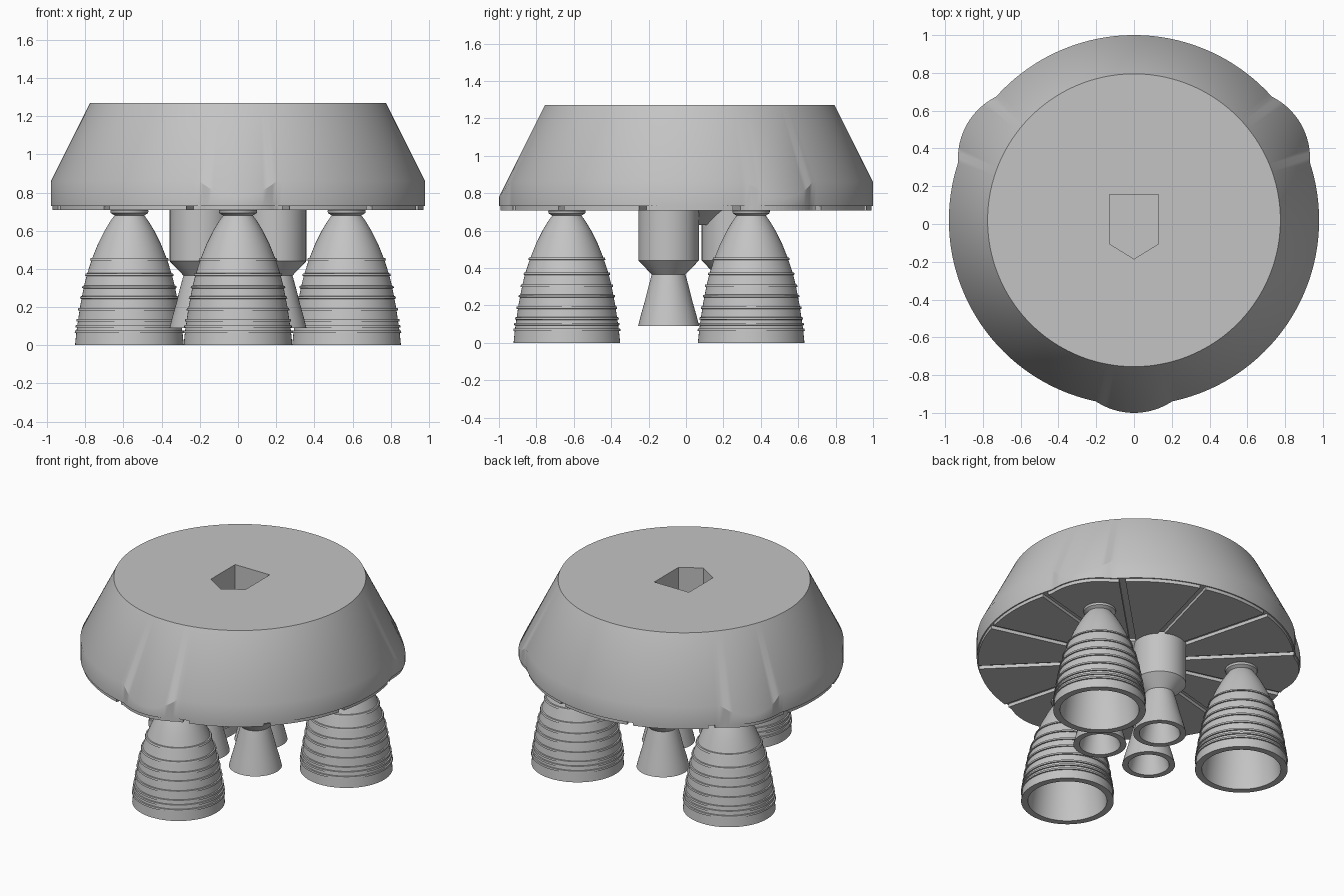
import bpy, bmesh, math
from mathutils import Vector

cube = bpy.data.objects.get("Cube")
if cube:
    bpy.data.objects.remove(cube, do_unlink=True)

CY = 0.02              # centre line of the stage in y
TOP, FLOOR = 1.27, 0.73
R_TOP, R_MAIN = 0.775, 0.98
ENGINE_DIST, BULGE_R = 0.657, 0.363
ENGINE_ANGLES = [math.radians(a) for a in (-90, 30, 150)]

grey = bpy.data.materials.new("plain grey")
grey.diffuse_color = (0.55, 0.55, 0.55, 1)
grey.use_nodes = True
bsdf = grey.node_tree.nodes["Principled BSDF"]
bsdf.inputs["Base Color"].default_value = (0.55, 0.55, 0.55, 1)
bsdf.inputs["Roughness"].default_value = 0.7


def finish(bm, name, location=(0, 0, 0)):
    bmesh.ops.remove_doubles(bm, verts=bm.verts, dist=0.0001)
    bmesh.ops.recalc_face_normals(bm, faces=bm.faces)
    mesh = bpy.data.meshes.new(name)
    bm.to_mesh(mesh)
    bm.free()
    mesh.materials.append(grey)
    ob = bpy.data.objects.new(name, mesh)
    ob.location = location
    bpy.context.collection.objects.link(ob)
    return ob


def smooth(ob):
    bpy.ops.object.select_all(action='DESELECT')
    ob.select_set(True)
    bpy.context.view_layer.objects.active = ob
    bpy.ops.object.shade_smooth_by_angle(angle=math.radians(30))


def lathe(name, profile, location, steps=64):
    bm = bmesh.new()
    vs = [bm.verts.new((r, 0, z)) for r, z in profile]
    es = [bm.edges.new(pair) for pair in zip(vs, vs[1:])]
    bmesh.ops.spin(bm, geom=vs + es, cent=(0, 0, 0), axis=(0, 0, 1),
                   angle=math.tau, steps=steps)
    ob = finish(bm, name, location)
    smooth(ob)
    return ob


def prism(name, outline, z0, z1, location=(0, 0, 0)):
    bm = bmesh.new()
    face = bm.faces.new([bm.verts.new((x, y, z0)) for x, y in outline])
    ext = bmesh.ops.extrude_face_region(bm, geom=[face])
    vs = [v for v in ext["geom"] if isinstance(v, bmesh.types.BMVert)]
    bmesh.ops.translate(bm, verts=vs, vec=(0, 0, z1 - z0))
    return finish(bm, name, location)


def hull_radius(a):
    """Round hull, swollen around each main engine."""
    r = R_MAIN
    for e in ENGINE_ANGLES:
        side = ENGINE_DIST * math.sin(a - e)
        along = ENGINE_DIST * math.cos(a - e)
        if along > 0 and abs(side) < BULGE_R:
            r = max(r, along + math.sqrt(BULGE_R ** 2 - side ** 2))
    return r


# Hull: upright skirt, cone above, flat top and bottom
bm = bmesh.new()
N = 240
rings = [[], [], []]
for i in range(N):
    a = math.tau * i / N
    r = hull_radius(a)
    shoulder = TOP - 2 * (r - R_TOP)
    for ring, (rad, z) in zip(rings, ((r, FLOOR), (r, shoulder), (R_TOP, TOP))):
        ring.append(bm.verts.new((rad * math.cos(a), rad * math.sin(a), z)))
for lo, hi in zip(rings, rings[1:]):
    for i in range(N):
        j = (i + 1) % N
        bm.faces.new((lo[i], lo[j], hi[j], hi[i]))
bm.faces.new(rings[0])
bm.faces.new(rings[2])
hull = finish(bm, "hull", (0, CY, 0))

# Five-sided socket in the top
socket = prism("socket_cutter", [(-0.13, 0.155), (-0.13, -0.105), (0, -0.185),
                                 (0.13, -0.105), (0.13, 0.155)], TOP - 0.3, TOP + 0.1)
socket.hide_render = True
cut = hull.modifiers.new("socket", 'BOOLEAN')
cut.operation, cut.solver, cut.object = 'DIFFERENCE', 'EXACT', socket
bpy.context.view_layer.objects.active = hull
bpy.ops.object.modifier_apply(modifier=cut.name)
bpy.data.objects.remove(socket, do_unlink=True)
smooth(hull)

# Wedge plates under the hull, parted by straight radial grooves
HALF_GAP = 0.02
for k in range(12):
    a0 = math.radians(15 + 30 * k)
    a1 = a0 + math.radians(30)
    mid = (a0 + a1) / 2
    trim = math.asin(HALF_GAP / R_MAIN)
    tip = HALF_GAP / math.sin(math.radians(15))
    outline = [(tip * math.cos(mid), tip * math.sin(mid))]
    for i in range(21):
        a = a0 + trim + (a1 - a0 - 2 * trim) * i / 20
        r = hull_radius(a) * 0.992
        outline.append((r * math.cos(a), r * math.sin(a)))
    prism(f"floor_plate_{k + 1}", outline, 0.708, FLOOR + 0.002, (0, CY, 0))

# Tapered hub in the middle of the floor
lathe("floor_hub", [(0, 0.63), (0.13, 0.63), (0.235, 0.712), (0.235, 0.73), (0, 0.73)],
      (0, CY, 0))

# Main engines: curved bell with raised hoops, hollow inside
BELL = [(0, 0.285), (0.07, 0.278), (0.2, 0.259), (0.305, 0.239), (0.37, 0.223),
        (0.45, 0.197), (0.53, 0.165), (0.6, 0.13), (0.65, 0.1), (0.68, 0.078)]
HOOPS = [0.07, 0.1, 0.13, 0.188, 0.25, 0.305, 0.37, 0.45]


def bell_radius(z):
    for (z0, r0), (z1, r1) in zip(BELL, BELL[1:]):
        if z <= z1:
            return r0 + (r1 - r0) * (z - z0) / (z1 - z0)
    return BELL[-1][1]


outer = [(r, z) for z, r in BELL if z not in HOOPS]
for z in HOOPS:
    for dz, out in ((-0.007, 0), (-0.006, 0.008), (0.006, 0.008), (0.007, 0)):
        outer.append((bell_radius(z + dz) + out, z + dz))
outer.sort(key=lambda p: -p[1])
inner = [(r - 0.042, z) for z, r in BELL[:-1]]
neck = [(0, 0.72), (0.09, 0.72), (0.1, 0.705), (0.098, 0.692)]
main_profile = neck + outer + inner + [(0, 0.65)]
for n, a in enumerate(ENGINE_ANGLES):
    lathe(f"main_engine_{n + 1}", main_profile,
          (ENGINE_DIST * math.cos(a), CY + ENGINE_DIST * math.sin(a), 0))

# Small engines: drum, tapered throat and hollow bell
small_outer = [(0, 0.72), (0.162, 0.72), (0.162, 0.44), (0.09, 0.365),
               (0.108, 0.3), (0.128, 0.22), (0.148, 0.15), (0.163, 0.09)]
small_inner = [(0.126, 0.09), (0.11, 0.15), (0.09, 0.22), (0.07, 0.3), (0.05, 0.36), (0, 0.36)]
for n, deg in enumerate((-30, 90, 210)):
    a = math.radians(deg)
    lathe(f"small_engine_{n + 1}", small_outer + small_inner,
          (0.226 * math.cos(a), CY + 0.226 * math.sin(a), 0), 48)
